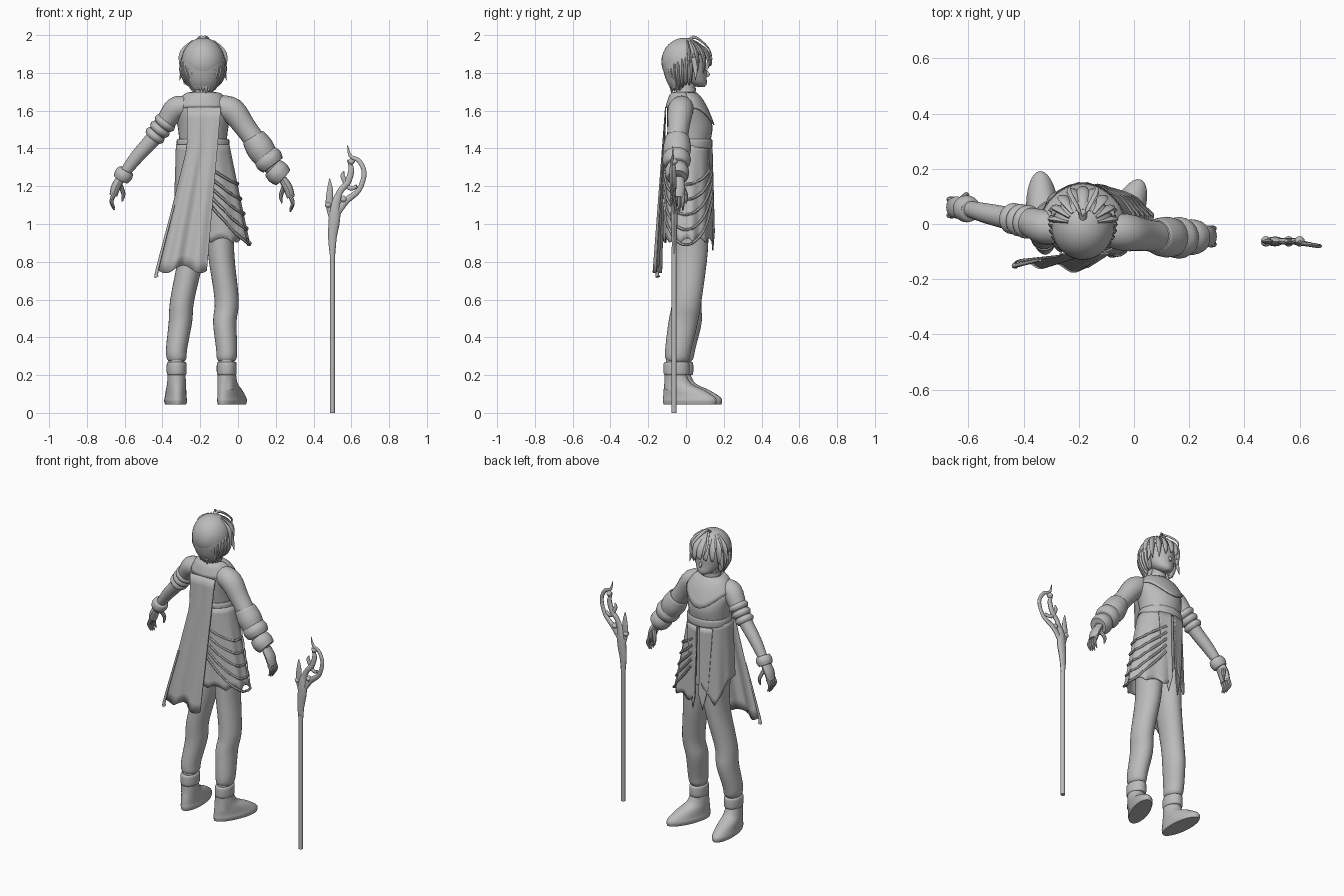
import bpy
import bmesh
import random
from math import sin, cos, pi, radians
from mathutils import Vector, Matrix

random.seed(4)
default_cube = bpy.data.objects.get("Cube")
if default_cube:
    bpy.data.objects.remove(default_cube)

grey = bpy.data.materials.new("plain_grey")
grey.use_nodes = True
grey.diffuse_color = (0.5, 0.5, 0.5, 1)
grey.node_tree.nodes["Principled BSDF"].inputs["Base Color"].default_value = (0.5, 0.5, 0.5, 1)


def finish(name, bm, thickness=0):
    """Turn a bmesh into a smooth shaded, coloured object."""
    bmesh.ops.recalc_face_normals(bm, faces=bm.faces)
    mesh = bpy.data.meshes.new(name)
    bm.to_mesh(mesh)
    bm.free()
    obj = bpy.data.objects.new(name, mesh)
    bpy.context.collection.objects.link(obj)
    mesh.materials.append(grey)
    if thickness:
        solid = obj.modifiers.new("thickness", "SOLIDIFY")
        solid.thickness = thickness
        solid.offset = 0
    bpy.ops.object.select_all(action="DESELECT")
    bpy.context.view_layer.objects.active = obj
    obj.select_set(True)
    bpy.ops.object.shade_smooth_by_angle(angle=radians(40))
    return obj


def skin(name, rings):
    """Bridge closed rings of points and cap both ends."""
    bm = bmesh.new()
    rows = [[bm.verts.new(p) for p in ring] for ring in rings]
    count = len(rows[0])
    for low, high in zip(rows, rows[1:]):
        for i in range(count):
            j = (i + 1) % count
            bm.faces.new((low[i], low[j], high[j], high[i]))
    bm.faces.new(rows[0])
    bm.faces.new(rows[-1])
    return finish(name, bm)


def smooth_rows(rows, steps=4):
    """Catmull-Rom interpolation through tuples of numbers."""
    rows = [Vector(r) for r in rows]
    padded = [rows[0]] + rows + [rows[-1]]
    result = []
    for a, b, c, d in zip(padded, padded[1:], padded[2:], padded[3:]):
        for k in range(steps):
            t = k / steps
            result.append(b + (c - a) * t / 2 + (a * 2 - b * 5 + c * 4 - d) * t * t / 2
                          + (b * 3 - a - c * 3 + d) * t ** 3 / 2)
    return result + [rows[-1]]


def loft(name, rows, yaw=0, sides=28):
    """Stack level ellipses given as z, centre x, centre y, radius x, radius y."""
    turn = Matrix.Rotation(radians(yaw), 3, "Z")
    rings = []
    for z, cx, cy, rx, ry in smooth_rows(rows):
        angles = [2 * pi * i / sides for i in range(sides)]
        rings.append([Vector((cx, cy, z)) + turn @ Vector((rx * cos(a), ry * sin(a), 0)) for a in angles])
    return skin(name, rings)


def tube(name, path, flat=1, sides=12, steps=4):
    """Sweep a round or flattened section along points x, y, z, radius."""
    path = smooth_rows(path, steps)
    points = [p.to_3d() if len(p) == 3 else Vector(p[:3]) for p in path]
    rings = []
    for i, p in enumerate(points):
        along = (points[min(i + 1, len(points) - 1)] - points[max(i - 1, 0)]).normalized()
        side = along.cross(Vector((0, 1, 0.02))).normalized()
        depth = along.cross(side)
        radius = max(path[i][3], 0.001)
        angles = [2 * pi * k / sides for k in range(sides)]
        rings.append([p + side * radius * cos(a) + depth * radius * flat * sin(a) for a in angles])
    return skin(name, rings)


def sheet(name, surface, across=40, down=14, thickness=0.006):
    """Build a thin cloth from surface(u, v), both running from 0 to 1."""
    bm = bmesh.new()
    grid = [[bm.verts.new(surface(i / across, j / down)) for i in range(across + 1)] for j in range(down + 1)]
    for top, low in zip(grid, grid[1:]):
        for i in range(across):
            bm.faces.new((top[i], top[i + 1], low[i + 1], low[i]))
    return finish(name, bm, thickness)


def mix(a, b, t):
    return a + (b - a) * t


# Torso, neck and head
MID = -0.185
loft("tunic_body", [(1.0, MID, 0.02, 0.12, 0.09), (1.2, MID, 0.02, 0.135, 0.1), (1.4, MID, 0.02, 0.125, 0.105),
                    (1.52, MID, 0.02, 0.135, 0.12), (1.61, MID, 0, 0.155, 0.1), (1.66, MID, -0.01, 0.12, 0.08),
                    (1.69, MID, -0.01, 0.06, 0.06)])
loft("neck", [(1.66, MID, -0.01, 0.05, 0.05), (1.71, MID, 0, 0.045, 0.045), (1.78, MID, 0.02, 0.045, 0.05)])
loft("neck_band", [(1.68, MID, -0.005, 0.056, 0.056), (1.72, MID, 0, 0.05, 0.052)])
loft("head", [(1.725, MID, 0.08, 0.015, 0.018), (1.745, MID, 0.06, 0.05, 0.05), (1.79, MID, 0.03, 0.078, 0.078),
              (1.85, MID, 0.015, 0.088, 0.093), (1.92, MID, 0, 0.08, 0.09), (1.96, MID, 0, 0.04, 0.05)])
tube("nose", [(MID, 0.1, 1.82, 0.004), (MID, 0.118, 1.79, 0.009), (MID, 0.105, 1.785, 0.004)])
for sign in (-1, 1):
    tube("ear", [(MID + sign * 0.082, 0.01, 1.84, 0.008), (MID + sign * 0.09, 0, 1.81, 0.014),
                 (MID + sign * 0.08, 0.01, 1.78, 0.005)])

# Hair: crown with the face left open, then hanging locks
bm = bmesh.new()
bmesh.ops.create_uvsphere(bm, u_segments=32, v_segments=20, radius=1)
bmesh.ops.transform(bm, verts=bm.verts,
                    matrix=Matrix.Translation((MID, -0.008, 1.86)) @ Matrix.Diagonal((0.11, 0.118, 0.122, 1)))
face_gap = [f for f in bm.faces if f.calc_center_median().z < 1.9 - max(0, 0.03 - f.calc_center_median().y) * 3]
bmesh.ops.delete(bm, geom=face_gap, context="FACES")
finish("hair_crown", bm, 0.008)
loft("hair_back", [(1.71, MID, -0.045, 0.055, 0.03), (1.76, MID, -0.045, 0.082, 0.06),
                   (1.84, MID, -0.04, 0.105, 0.084), (1.9, MID, -0.03, 0.1, 0.08)])
for i in range(17):
    a = mix(radians(168), radians(372), i / 16)
    tip = mix(1.74, 1.69, -sin(a)) + random.uniform(-0.015, 0.015)
    c, s = cos(a), sin(a)
    tube("hanging_lock", [(MID + 0.095 * c, 0.1 * s, 1.9, 0.012), (MID + 0.102 * c, 0.105 * s, 1.82, 0.025),
                          (MID + 0.08 * c, 0.085 * s, 1.75, 0.017), (MID + 0.068 * c, 0.078 * s, tip, 0.001)],
         flat=0.6, sides=8)
for i in range(9):
    a = mix(radians(8), radians(172), i / 8)
    c, s = cos(a), sin(a)
    drop = mix(1.74, 1.83, s) + random.uniform(-0.02, 0.02)
    tube("fringe_lock", [(MID + 0.05 * c, 0.05 * s, 1.965, 0.012), (MID + 0.1 * c, 0.112 * s, 1.91, 0.022),
                         (MID + 0.112 * c, 0.13 * s, 1.85, 0.016), (MID + 0.1 * c, 0.12 * s, drop, 0.001)],
         flat=0.5, sides=8)
for sign in (-1, 1):
    tube("top_tuft", [(MID, 0, 1.97, 0.008), (MID + sign * 0.015, 0.05, 1.988, 0.01),
                      (MID + sign * 0.05, 0.12, 1.93, 0.008), (MID + sign * 0.04, 0.14, 1.87, 0.001)], flat=0.5)
    tube("stray_lock", [(MID + sign * 0.1, 0.04, 1.88, 0.015), (MID + sign * 0.108, 0.05, 1.82, 0.012),
                        (MID + sign * 0.125, 0.05, 1.76, 0.001)])

# Arms: right one short sleeved, left one fully sleeved
right_arm = [(-0.28, -0.02, 1.62, 0.055), (-0.33, -0.01, 1.61, 0.062), (-0.39, 0.01, 1.53, 0.05),
             (-0.45, 0.02, 1.45, 0.042), (-0.54, 0.04, 1.35, 0.036), (-0.615, 0.06, 1.25, 0.026)]
tube("right_arm", right_arm, sides=20)
left_arm = [(-0.1, -0.02, 1.62, 0.06), (-0.03, -0.03, 1.6, 0.068), (0.04, -0.04, 1.51, 0.058),
            (0.12, -0.05, 1.4, 0.055), (0.18, -0.05, 1.31, 0.05), (0.235, -0.045, 1.24, 0.027)]
tube("left_arm", left_arm, sides=20)


def band(name, start, end, radius, puff=1.12):
    start, end = Vector(start), Vector(end)
    rows = [(*start.lerp(end, t), radius * r) for t, r in ((0, 0.9), (0.1, 1), (0.5, puff), (0.9, 1), (1, 0.9))]
    return tube(name, rows, sides=20)


for i in range(3):
    shift = Vector((-0.026, 0.006, -0.033)) * i
    start = Vector((-0.375, 0.005, 1.55)) + shift
    band("sleeve_fold", start, start + Vector((-0.024, 0.006, -0.03)), 0.055 - 0.002 * i)
band("right_bracelet", (-0.592, 0.05, 1.285), (-0.62, 0.06, 1.235), 0.044)
band("left_puff", (0.08, -0.045, 1.46), (0.155, -0.05, 1.34), 0.066)
band("left_elbow_fold", (0.14, -0.05, 1.37), (0.185, -0.05, 1.31), 0.068)
band("left_cuff", (0.18, -0.05, 1.3), (0.24, -0.045, 1.245), 0.058)


def hand(name, wrist, out):
    """Palm, four curled fingers and a thumb; out is the sideways direction."""
    x, y, z = wrist
    tube(name + "_palm", [(x, y, z, 0.022), (x + out * 0.03, y, z - 0.05, 0.025),
                          (x + out * 0.045, y, z - 0.1, 0.021)], flat=1.6)
    for k in range(4):
        fy = y + (k - 1.5) * 0.019
        length = 0.09 - 0.01 * abs(k - 1.7)
        tube(name + "_finger", [(x + out * 0.04, fy, z - 0.09, 0.011), (x + out * 0.055, fy, z - 0.09 - length * 0.5, 0.01),
                                (x + out * 0.04, fy, z - 0.09 - length, 0.004)], sides=8)
    tube(name + "_thumb", [(x + out * 0.01, y + 0.025, z - 0.04, 0.013), (x - out * 0.008, y + 0.045, z - 0.09, 0.011),
                           (x - out * 0.002, y + 0.045, z - 0.13, 0.004)], sides=8)


hand("right_hand", (-0.615, 0.06, 1.25), -1)
hand("left_hand", (0.235, -0.045, 1.24), 1)

# Legs, ankle bands and shoes
for name, hip, knee, ankle, ahead, yaw in (("right", -0.245, -0.305, -0.325, 0.02, 4), ("left", -0.09, -0.07, -0.06, 0, -22)):
    loft(name + "_leg", [(1.05, hip, 0.03, 0.078, 0.09), (0.85, hip, 0.025, 0.07, 0.09),
                         (0.6, knee + 0.01, 0.005, 0.064, 0.078), (0.48, knee, ahead - 0.015, 0.062, 0.078),
                         (0.34, ankle, ahead - 0.04, 0.056, 0.07), (0.29, ankle, ahead - 0.045, 0.052, 0.064),
                         (0.27, ankle, ahead - 0.045, 0.04, 0.05)])
    loft(name + "_ankle", [(0.12, ankle, ahead - 0.055, 0.046, 0.06), (0.29, ankle, ahead - 0.05, 0.042, 0.054)])
    loft(name + "_ankle_band", [(0.2, ankle, ahead - 0.05, 0.046, 0.06), (0.21, ankle, ahead - 0.05, 0.052, 0.068),
                                (0.26, ankle, ahead - 0.05, 0.052, 0.068), (0.27, ankle, ahead - 0.05, 0.046, 0.06)])
    lean = -sin(radians(yaw))
    shoe = []
    for z, shift, rx, ry in ((0.045, 0.075, 0.055, 0.148), (0.065, 0.075, 0.06, 0.152), (0.085, 0.07, 0.057, 0.145),
                             (0.12, 0.045, 0.054, 0.115), (0.155, 0.012, 0.05, 0.075), (0.2, 0, 0.048, 0.06)):
        shoe.append((z, ankle + lean * shift, ahead - 0.055 + shift, rx, ry))
    loft(name + "_shoe", shoe, yaw)


# Skirt with a ragged hem, front tails and draped swags
def skirt_point(a, z, lift=0):
    t = (1.42 - z) / 0.52
    wide = mix(0.137, 0.24 if cos(a) > 0 else 0.15, t) + lift
    deep = mix(0.115, 0.13, t) + lift
    ripple = 1 + 0.03 * t * sin(a * 11)
    return Vector((MID + wide * cos(a) * ripple, 0.012 + deep * sin(a) * ripple, z))


def skirt(u, v):
    a = mix(radians(-110), radians(85), u)
    return skirt_point(a, mix(1.42, 0.9 + 0.025 * abs(sin(u * 20)), v))


def right_panel(u, v):
    a = mix(radians(95), radians(240), u)
    return skirt_point(a, mix(1.42, mix(0.9, 1.05, abs(u * 4 - 1) if u < 0.5 else 1), v), 0.004)


sheet("skirt", skirt, across=80)
sheet("right_skirt_panel", right_panel)
for sign in (-1, 1):
    sheet("front_tail", lambda u, v: Vector((MID + sign * (0.012 + 0.08 * u * (1 - 0.3 * v)), 0.138 + 0.012 * v - 0.02 * u,
                                             mix(1.4, 0.86 + 0.25 * abs(u - 0.4), v))), across=10)
for i in range(5):
    path = []
    for k in range(13):
        t = k / 12
        z = 1.31 - 0.045 * i - (0.1 + 0.035 * i) * sin(pi * t)
        path.append((*skirt_point(mix(radians(-85), radians(75), t), z, 0.006), 0.008))
    tube("draped_swag", path, sides=6, steps=2)
loft("waist_belt", [(1.4, MID, 0.02, 0.135, 0.115), (1.41, MID, 0.02, 0.14, 0.12), (1.44, MID, 0.02, 0.14, 0.12),
                    (1.45, MID, 0.02, 0.135, 0.115)])


# Collar cape around the shoulders, pointed at the front
def collar(u, v):
    a = 2 * pi * u
    point = max(0, sin(a)) ** 3
    return Vector((MID + mix(0.06, 0.15, v) * cos(a), mix(-0.005, 0.012, v) + mix(0.06, 0.118 + 0.018 * point, v) * sin(a),
                   mix(1.695, 1.615 - 0.09 * point, v) + 0.025 * sin(pi * v)))


# Long back cape sweeping to the right
def cape(u, v):
    z = mix(1.62, 0.76 - 0.02 * sin(u * 9), v)
    left = mix(-0.27, -0.43, max(0, v - 0.25) / 0.75)
    right = mix(-0.09, -0.165, v)
    return Vector((mix(left, right, u), -0.108 - 0.06 * v * (0.5 + u * 0.5) + 0.012 * v * sin(u * 14), z))


sheet("shoulder_collar", collar, across=48, down=8)
sheet("back_cape", cape)
tube("cape_tassel", [(-0.34, -0.13, 1.1, 0.006), (-0.425, -0.15, 0.77, 0.008), (-0.43, -0.15, 0.72, 0.012)])

# Staff: shaft, carved grip and curling head
POLE, DEEP = 0.5, -0.063
tube("staff_shaft", [(POLE, DEEP, 0, 0.014), (POLE, DEEP, 0.88, 0.014)])
tube("staff_grip", [(POLE, DEEP, 0.84, 0.015), (POLE, DEEP, 0.93, 0.023), (0.51, DEEP, 1.02, 0.03),
                    (0.515, DEEP, 1.1, 0.026), (0.53, DEEP, 1.18, 0.004)], flat=0.6)
tube("staff_spike", [(0.505, DEEP, 1.0, 0.014), (0.485, DEEP, 1.1, 0.02), (0.487, DEEP, 1.18, 0.016),
                     (0.485, DEEP, 1.24, 0.002)], flat=0.5)
tube("staff_curl", [(0.52, DEEP, 1.05, 0.018), (0.57, DEEP, 1.12, 0.018), (0.64, -0.075, 1.18, 0.014),
                    (0.668, -0.08, 1.27, 0.013), (0.64, -0.075, 1.335, 0.012), (0.595, -0.07, 1.36, 0.009),
                    (0.58, -0.07, 1.415, 0.002)], flat=0.6)
tube("staff_inner_branch", [(0.52, DEEP, 1.08, 0.016), (0.54, DEEP, 1.17, 0.016), (0.58, DEEP, 1.22, 0.017),
                            (0.6, DEEP, 1.29, 0.015), (0.58, DEEP, 1.34, 0.004)], flat=0.7)
tube("staff_hook", [(0.63, -0.075, 1.2, 0.01), (0.59, DEEP, 1.19, 0.012), (0.555, DEEP, 1.25, 0.012),
                    (0.56, DEEP, 1.28, 0.003)], flat=0.7)
for x, z in ((0.478, 1.1), (0.56, 1.13), (0.6, 1.33)):
    tube("staff_bead", [(x, DEEP, z - 0.02, 0.004), (x, DEEP, z, 0.019), (x, DEEP, z + 0.02, 0.004)])
